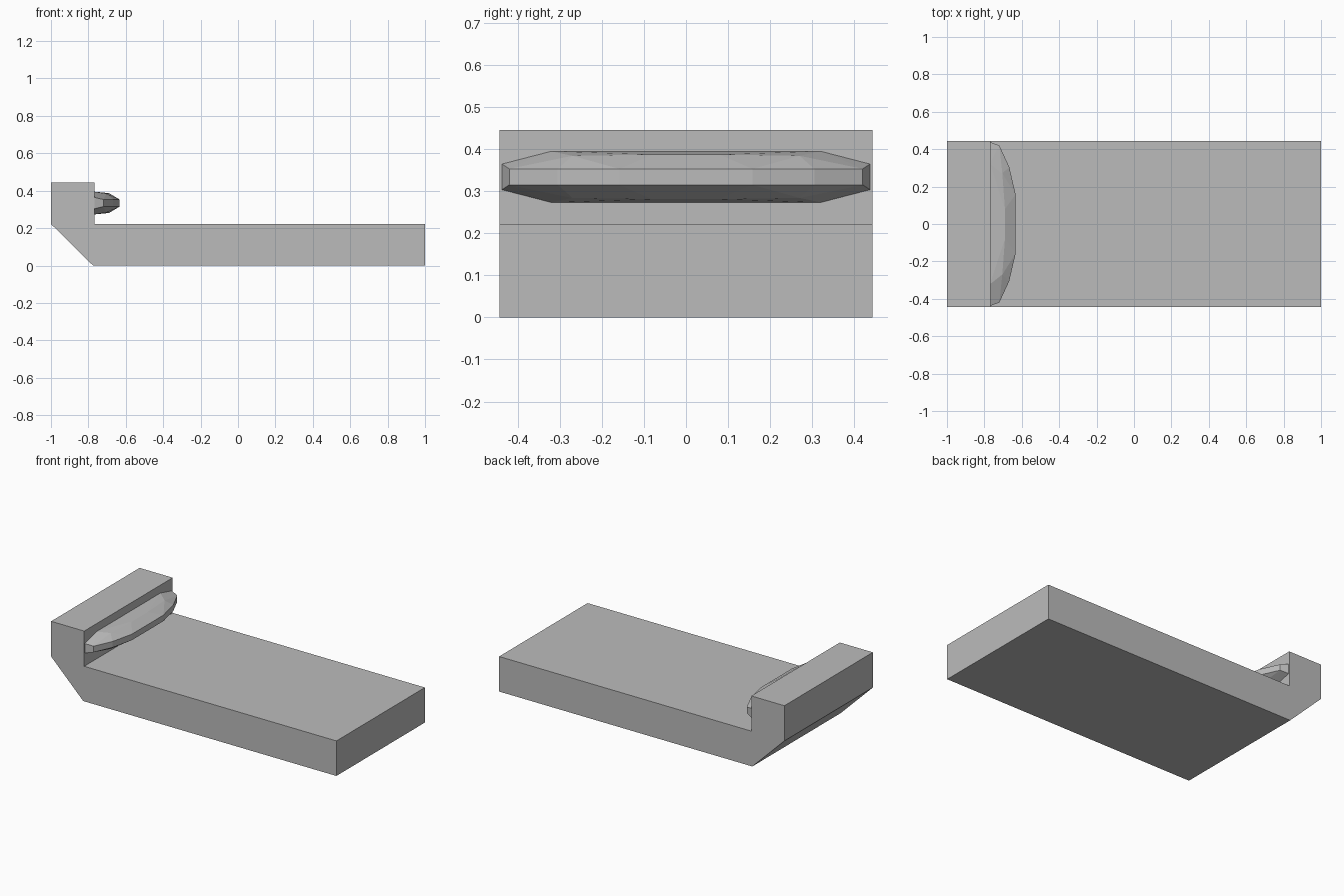
import bpy, bmesh

if "Cube" in bpy.data.objects:
    bpy.data.objects.remove(bpy.data.objects["Cube"])

grey = bpy.data.materials.new("light grey")
grey.diffuse_color = (0.5, 0.5, 0.5, 1)
grey.use_nodes = True
grey.node_tree.nodes["Principled BSDF"].inputs["Base Color"].default_value = grey.diffuse_color


def add_object(name, bm):
    bmesh.ops.recalc_face_normals(bm, faces=bm.faces)
    mesh = bpy.data.meshes.new(name)
    bm.to_mesh(mesh)
    bm.free()
    mesh.materials.append(grey)
    obj = bpy.data.objects.new(name, mesh)
    bpy.context.collection.objects.link(obj)
    return obj


# Slab with raised lip and sloped underside: side profile (x, z) extruded along y
HALF_WIDTH = 0.443
profile = [(-1, 0.222), (-0.775, 0), (1, 0), (1, 0.222),
           (-0.768, 0.222), (-0.768, 0.445), (-1, 0.445)]
bm = bmesh.new()
face = bm.faces.new([bm.verts.new((x, -HALF_WIDTH, z)) for x, z in profile])
ext = bmesh.ops.extrude_face_region(bm, geom=[face])
new_verts = [v for v in ext["geom"] if isinstance(v, bmesh.types.BMVert)]
bmesh.ops.translate(bm, verts=new_verts, vec=(0, 2 * HALF_WIDTH, 0))
add_object("base_slab", bm)

# Faceted half-lens bumper: one quarter of its corners, mirrored in y and z, hulled
CENTRE_Z = 0.334
corners = [  # x, y, height from the centre line
    (-0.77, 0.438, 0.031), (-0.77, 0.322, 0.061),
    (-0.72, 0.42, 0.019), (-0.667, 0.305, 0.019), (-0.633, 0.158, 0.019),
    (-0.704, 0.27, 0.050), (-0.69, 0.08, 0.053)]
bm = bmesh.new()
for x, y, h in corners:
    for sy in (-1, 1):
        for sz in (-1, 1):
            bm.verts.new((x, sy * y, CENTRE_Z + sz * h))
hull = bmesh.ops.convex_hull(bm, input=bm.verts)
bmesh.ops.dissolve_limit(bm, angle_limit=0.02, verts=bm.verts, edges=bm.edges)
add_object("lip_bumper", bm)
